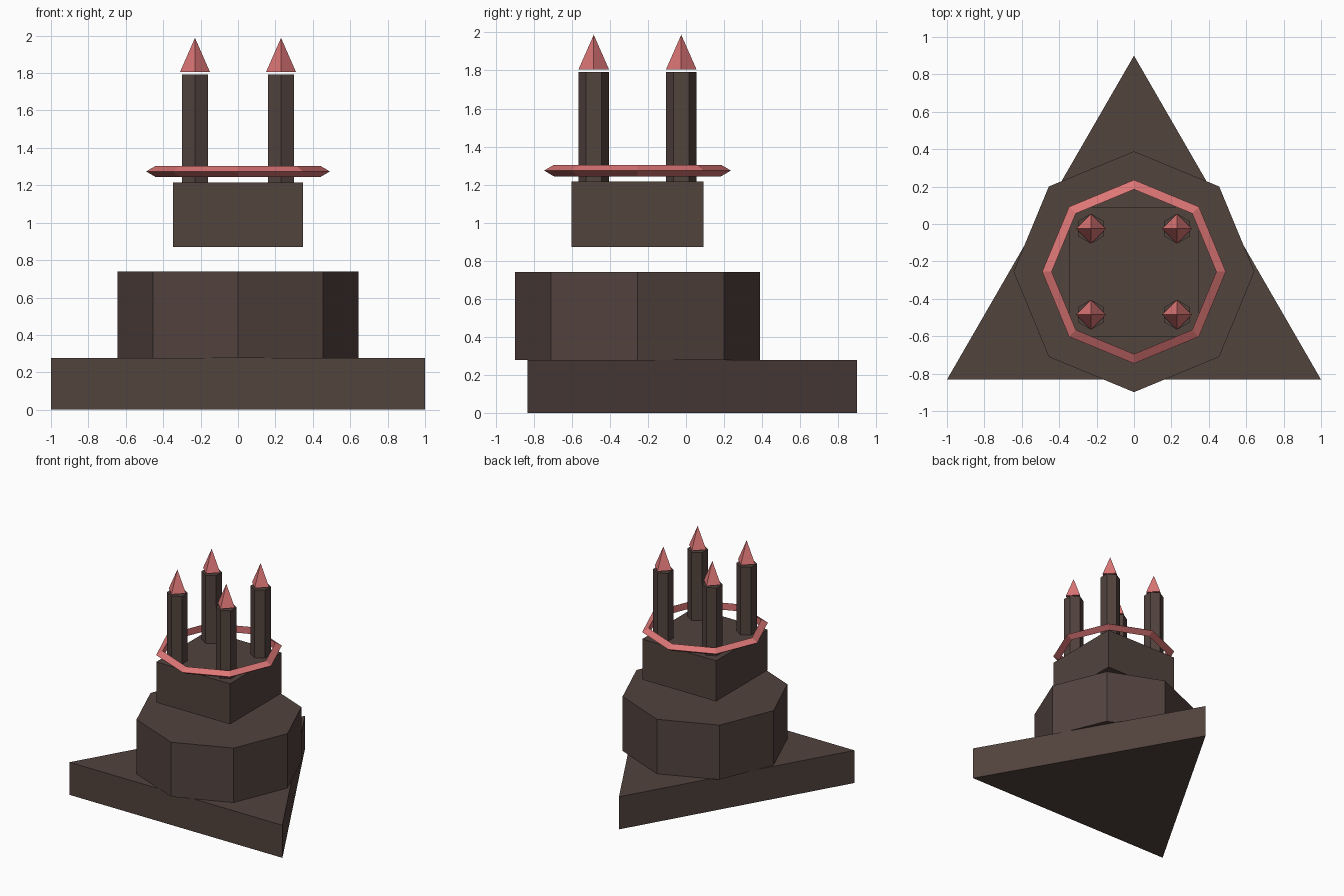
import bpy, bmesh, math

if "Cube" in bpy.data.objects:
    bpy.data.objects.remove(bpy.data.objects["Cube"])

CY = -0.255  # common axis of all tiers


def material(name, rgb):
    m = bpy.data.materials.new(name)
    m.diffuse_color = (*rgb, 1)
    m.use_nodes = True
    m.node_tree.nodes["Principled BSDF"].inputs["Base Color"].default_value = m.diffuse_color
    return m


BROWN = material("dark_stone", (0.085, 0.056, 0.048))
PINK = material("pink_trim", (0.72, 0.18, 0.18))


def finish(name, bm, mat):
    bmesh.ops.recalc_face_normals(bm, faces=bm.faces)
    me = bpy.data.meshes.new(name)
    bm.to_mesh(me)
    bm.free()
    ob = bpy.data.objects.new(name, me)
    me.materials.append(mat)
    bpy.context.collection.objects.link(ob)


def circle(bm, n, r, z, x=0, y=CY, start=90):
    pts = [math.radians(start) + i * math.tau / n for i in range(n)]
    return [bm.verts.new((x + r * math.cos(a), y + r * math.sin(a), z)) for a in pts]


def bridge(bm, a, b):
    for i in range(len(a)):
        j = (i + 1) % len(a)
        bm.faces.new((a[i], a[j], b[j], b[i]))


def prism(name, n, r, z0, z1, x=0, y=CY, start=90):
    bm = bmesh.new()
    a = circle(bm, n, r, z0, x, y, start)
    b = circle(bm, n, r, z1, x, y, start)
    bridge(bm, a, b)
    bm.faces.new(a)
    bm.faces.new(b)
    finish(name, bm, BROWN)


def spike(name, n, r, z0, z1, x, y):
    bm = bmesh.new()
    a = circle(bm, n, r, z0, x, y)
    tip = bm.verts.new((x, y, z1))
    for i in range(n):
        bm.faces.new((a[i], a[(i + 1) % n], tip))
    bm.faces.new(a)
    finish(name, bm, PINK)


# Stacked tiers: triangle, octagon, floating square
prism("triangle_base", 3, 1.155, 0, 0.277)
prism("octagon_tier", 8, 0.644, 0.277, 0.74)
prism("square_tier", 4, 0.49, 0.871, 1.216, start=45)

# Octagonal ring with a triangular cross-section
bm = bmesh.new()
loops = [circle(bm, 8, r, z) for r, z in ((0.491, 1.274), (0.44, 1.304), (0.44, 1.244))]
for i in range(3):
    bridge(bm, loops[i], loops[(i + 1) % 3])
finish("ring", bm, PINK)

# Four hexagonal towers with floating pyramid tips
for sx, side in ((-1, "left"), (1, "right")):
    for sy, end in ((-1, "front"), (1, "back")):
        x, y = sx * 0.23, CY + sy * 0.23
        prism(f"tower_{end}_{side}", 6, 0.08, 1.216, 1.793, x, y)
        spike(f"tower_tip_{end}_{side}", 4, 0.08, 1.806, 1.988, x, y)
